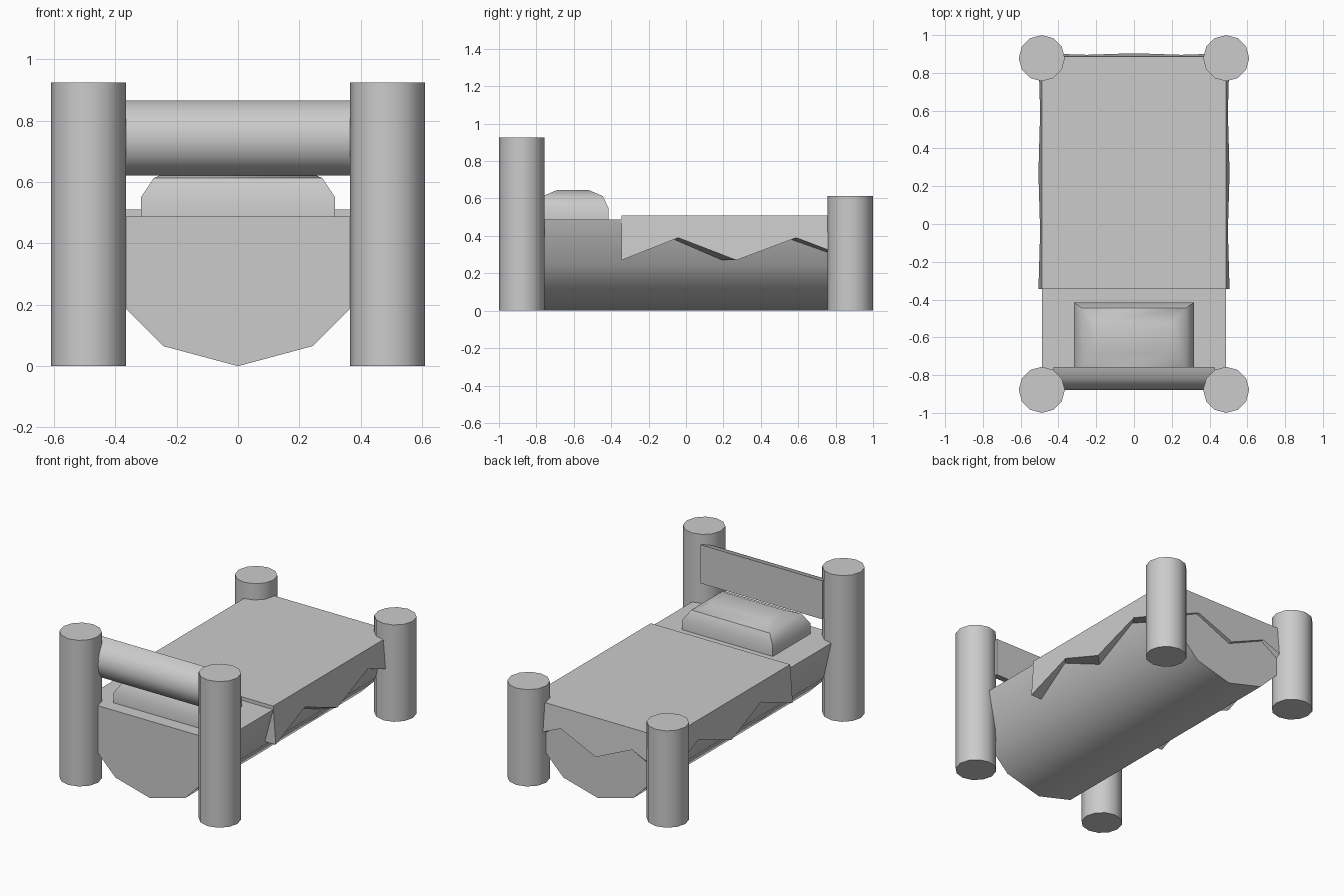
import bpy, math

if "Cube" in bpy.data.objects:
    bpy.data.objects.remove(bpy.data.objects["Cube"])


def add_mesh(name, verts, faces, smooth=True):
    me = bpy.data.meshes.new(name)
    me.from_pydata(verts, [], faces)
    me.update()
    ob = bpy.data.objects.new(name, me)
    bpy.context.collection.objects.link(ob)
    bpy.ops.object.select_all(action='DESELECT')
    ob.select_set(True)
    bpy.context.view_layer.objects.active = ob
    bpy.ops.object.mode_set(mode='EDIT')
    bpy.ops.mesh.select_all(action='SELECT')
    bpy.ops.mesh.normals_make_consistent(inside=False)
    bpy.ops.object.mode_set(mode='OBJECT')
    if smooth:
        bpy.ops.object.shade_smooth_by_angle(angle=math.radians(40))
    return ob


def loft(name, rings):
    """Solid through a stack of equal-length rings, capped at both ends."""
    n = len(rings[0])
    faces = [[k * n + i, k * n + (i + 1) % n, (k + 1) * n + (i + 1) % n, (k + 1) * n + i]
             for k in range(len(rings) - 1) for i in range(n)]
    last = (len(rings) - 1) * n
    faces += [list(range(n)), list(range(last, last + n))]
    return add_mesh(name, [v for r in rings for v in r], faces)


def half_round(radius):
    """Half of a 12-gon: (across, depth) pairs."""
    return [(radius * math.cos(a), radius * math.sin(a))
            for a in (math.pi * i / 6 for i in range(7))]


# Log posts: tall at the head, short at the foot
for end, y, height in (("head", -0.878, 0.925), ("foot", 0.878, 0.613)):
    for side, x in (("left", -0.488), ("right", 0.488)):
        bpy.ops.mesh.primitive_cylinder_add(vertices=12, radius=0.122, depth=height,
                                            location=(x, y, height / 2))
        bpy.context.object.name = f"{end}_post_{side}"
        bpy.ops.object.shade_smooth_by_angle(angle=math.radians(40))

# Split-log bed base, flat side up
R = 0.488
loft("log_base", [[(a, y, R - d) for a, d in half_round(R)] for y in (-0.878, 0.878)])

# Split-log headboard, flat side toward the sleeper
loft("headboard", [[(x, -0.756 - d, 0.744 + a) for a, d in half_round(0.122)]
                   for x in (-0.427, 0.427)])

# Pillow
loft("pillow", [[(sx * hx, -0.605 + sy * hy, z)
                 for sx, sy in ((-1, -1), (1, -1), (1, 1), (-1, 1))]
                for z, hx, hy in ((0.48, 0.317, 0.19), (0.55, 0.317, 0.19),
                                  (0.613, 0.275, 0.16), (0.645, 0.205, 0.085))])


# Blanket with a zigzag hem that tucks back against the log
def log_x(z):
    """Half width of the log at height z."""
    if z > 0.244:
        return 0.423 + (z - 0.244) * 0.065 / 0.244
    return 0.423 - (0.244 - z)


TOP = 0.51
side = [(-0.345, 0.27, 0), (-0.04, 0.39, 0.05), (0.27, 0.27, 0.08), (0.59, 0.39, 0.06)]
top, hem, tuck = [], [], []


def flare(z):
    return 0.018 * (TOP - z) / 0.24


def side_points(s, points):
    for y, z, shift in points:
        top.append((s * 0.488, y, TOP))
        hem.append((s * (0.488 + flare(z)), y, z))
        tuck.append((s * (log_x(z) - 0.004), y - shift, z))


side_points(1, side)
for x, z in ((0.488, 0.27), (0.25, 0.38), (0, 0.27), (-0.25, 0.38), (-0.488, 0.27)):
    corner = abs(x) > 0.4
    top.append((x, 0.886, TOP))
    hem.append((x + math.copysign(flare(z), x) if corner else x, 0.886 + flare(z), z))
    tuck.append((math.copysign(log_x(z) - 0.004, x) if corner else x, 0.87, z))
side_points(-1, side[::-1])

n = len(top)
lip = [(0.488, -0.345, 0.485), (-0.488, -0.345, 0.485)]
faces = [list(range(n))]
for i in range(n - 1):
    faces.append([i, i + 1, n + i + 1, n + i])
    faces.append([n + i, n + i + 1, 2 * n + i + 1, 2 * n + i])
a, b = 3 * n, 3 * n + 1
faces += [[0, n, 2 * n, a], [n - 1, b, 3 * n - 1, 2 * n - 1], [0, a, b, n - 1]]
add_mesh("blanket", top + hem + tuck + lip, faces, smooth=False)
